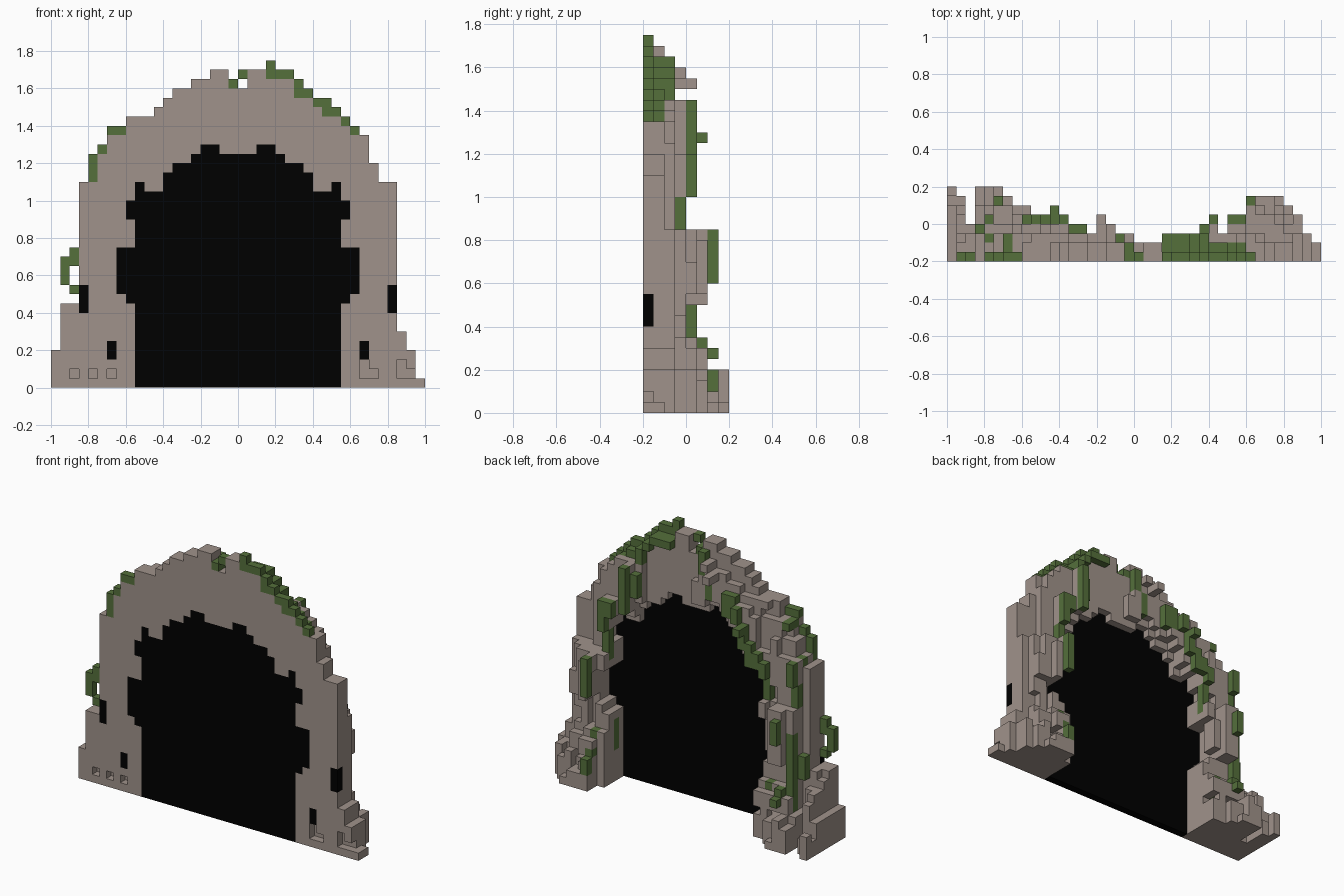
import bpy
import bmesh
import random
from mathutils import Vector

cube = bpy.data.objects.get("Cube")
if cube:
    bpy.data.objects.remove(cube, do_unlink=True)

random.seed(4)
S = 0.05                       # block size
NX = 40                        # columns across; rows go up, layers go front to back


def material(name, rgb):
    m = bpy.data.materials.new(name)
    m.use_nodes = True
    m.diffuse_color = (*rgb, 1)
    b = m.node_tree.nodes["Principled BSDF"]
    b.inputs["Base Color"].default_value = (*rgb, 1)
    b.inputs["Roughness"].default_value = 0.9
    return m


STONE = material("warm grey stone", (0.35, 0.289, 0.256))
MOSS = material("moss green", (0.09, 0.16, 0.044))
DARK = material("cave black", (0.0, 0.0, 0.0))

# Height of the stone front for every column
TOPS = [4, 9, 9, 22, 22, 25, 27, 27, 29, 29, 29, 30, 31, 32, 32, 33, 33, 34, 34, 32,
        32, 34, 34, 33, 33, 33, 32, 31, 30, 30, 29, 28, 27, 27, 24, 22, 22, 6, 4, 1]
# Deepest layer for every column
DEPTHS = [8, 7, 4, 8, 8, 8, 7, 6, 6, 5, 5, 5, 5, 4, 3, 3, 3, 3, 3, 3,
          2, 2, 3, 3, 3, 3, 3, 4, 4, 4, 5, 5, 7, 7, 7, 7, 6, 5, 3, 2]
# Deepest layer by height: (rows below, layers)
DEPTH_BY_ROW = [(4, 8), (6, 6), (7, 5), (11, 4), (17, 5), (29, 4), (33, 3), (99, 2)]
# Opening half width by height: (rows below, columns)
OPENING = [(9, 11), (10, 12), (15, 13), (18, 11), (20, 12), (21, 11), (23, 8), (24, 7), (25, 5)]


def step(table, v, default=0):
    return next((value for limit, value in table if v < limit), default)


def in_opening(i, k):
    c = i - 20 if i >= 20 else 19 - i
    return c < step(OPENING, k) or (k == 25 and c in (2, 3)) or (k == 21 and c == 10)


def box(i0, i1, j0, j1, k0, k1):
    return {(i, j, k) for i in range(i0, i1) for j in range(j0, j1) for k in range(k0, k1)}


# Dark opening: one layer thick, flush with the front
dark = {(i, 0, k) for i in range(NX) for k in range(27) if in_opening(i, k)}
for i0, k0, k1 in ((3, 8, 11), (6, 3, 5)):
    for i in (i0, NX - 1 - i0):
        dark |= box(i, i + 1, 0, 1, k0, k1)

# Stone arch: thick at the sides, thin at the crown and along the rim of the opening
rough = {}
stone = set()
for i, top in enumerate(TOPS):
    shift = random.randrange(4)
    for k in range(4, top):
        if in_opening(i, k):
            continue
        depth = min(DEPTHS[i], step(DEPTH_BY_ROW, k))
        key = (i, (k + shift) // 5)
        if key not in rough:
            rough[key] = random.choice((0, 0, 0, 1))
        depth -= rough[key]
        if k >= top - 2 and depth > 2:
            depth -= 1
        if k > 18 and in_opening(i, k - 1):
            depth = min(depth, 2)
        if i in (3, 36):
            depth = min(depth, 3)
        if 20 <= i < 27 or (i > 33 and k > 16):
            depth = min(depth, 2)
        elif i >= 27 and k > 16:
            depth = min(depth, 3)
        stone |= box(i, i + 1, 0, max(depth, 1), k, k + 1)

# Rubble at the feet: full height by the wall, lower and uneven towards the back
for i, top in enumerate(TOPS):
    if in_opening(i, 0):
        continue
    for j in range(DEPTHS[i]):
        h = 4 if j < 4 else random.choice((2, 3, 4) if j < 6 else (1, 2, 3))
        if i > 31 and j > 5:
            h = min(h, 2)
        stone |= box(i, i + 1, j, j + 1, 0, min(h, top))
stone |= box(0, 1, 0, 6, 0, 4) | box(4, 5, 5, 8, 0, 4)
stone -= box(2, 3, 4, 7, 0, 4)

# Loose ledges on the back
stone |= box(16, 17, 2, 5, 30, 31) | box(17, 18, 2, 4, 31, 32)
stone |= box(5, 7, 3, 6, 10, 17) | box(7, 8, 3, 5, 11, 15) | box(33, 34, 3, 6, 11, 16)

# Small dents at the bottom of the front
for i, k in ((2, 1), (4, 1), (6, 1), (33, 1), (33, 2), (34, 1), (37, 1), (37, 2), (38, 1)):
    stone.discard((i, 0, k))

# Moss on the right shoulder of the arch
moss = set()
for i in range(23, 33):
    t = TOPS[i]
    moss |= box(i, i + 1, 0, 1, t - (1 if i in (26, 29) else 0), t + 1)
    if i < 28:
        moss |= box(i, i + 1, 1, 3, t - 1, t)
    elif i < 32:
        moss |= box(i, i + 1, 1, 2, t - 1, t)
moss |= box(23, 24, 0, 1, 34, 35) | box(19, 20, 0, 2, 32, 33) | box(20, 21, 0, 1, 33, 34)
moss |= box(27, 28, 2, 3, 29, 31)

# Moss on the left shoulder
moss |= box(6, 8, 0, 1, 27, 28) | box(4, 5, 0, 1, 22, 25) | box(5, 6, 0, 1, 25, 26)
moss |= box(2, 3, 0, 1, 13, 15) | box(1, 2, 0, 1, 11, 14) | box(2, 3, 0, 1, 10, 11)
moss |= box(4, 6, 2, 3, 22, 23) | box(6, 7, 1, 3, 26, 27)

# Hanging moss on the back: column, layer, bottom row, top row
VINES = [(27, 3, 25, 28), (28, 4, 23, 29), (30, 4, 22, 24), (31, 4, 20, 24), (31, 3, 16, 20),
         (32, 6, 12, 17), (31, 2, 4, 8), (32, 6, 2, 4), (32, 5, 4, 5), (32, 4, 4, 7),
         (18, 2, 30, 33), (17, 2, 27, 30), (14, 3, 26, 29), (13, 3, 26, 29), (12, 4, 26, 28),
         (11, 4, 23, 26), (11, 5, 25, 26), (10, 4, 21, 24), (8, 4, 20, 22), (8, 3, 16, 20),
         (9, 4, 21, 23), (4, 4, 20, 23), (4, 3, 17, 20), (4, 4, 4, 14), (5, 6, 13, 16),
         (3, 3, 8, 11), (5, 6, 5, 6), (5, 5, 6, 7), (7, 4, 4, 7)]
for i, j, k0, k1 in VINES:
    moss |= box(i, i + 1, j, j + 1, k0, k1)
    # close the gap between the hanging moss and the wall
    for k in range(k0, k1):
        if not in_opening(i, k):
            stone |= box(i, i + 1, 1, j, k, k + 1)

stone -= moss | dark
moss -= dark
solid = stone | moss | dark

SIDES = [(Vector(n), Vector(u), Vector(n).cross(Vector(u)))
         for n, u in (((1, 0, 0), (0, 1, 0)), ((-1, 0, 0), (0, 1, 0)),
                      ((0, 1, 0), (1, 0, 0)), ((0, -1, 0), (1, 0, 0)),
                      ((0, 0, 1), (1, 0, 0)), ((0, 0, -1), (1, 0, 0)))]


def block_object(name, cells, mat):
    """Skin a set of blocks with only their exposed faces."""
    bm = bmesh.new()
    verts = {}

    def vert(p):
        key = tuple(round(c) for c in p)
        if key not in verts:
            verts[key] = bm.verts.new(((key[0] - 20) * S, (key[1] - 4) * S, key[2] * S))
        return verts[key]

    for cell in sorted(cells):
        mid = Vector(cell) + Vector((0.5, 0.5, 0.5))
        for n, u, v in SIDES:
            if tuple(int(a + b) for a, b in zip(cell, n)) in solid:
                continue
            bm.faces.new([vert(mid + (n + u * a + v * b) / 2)
                          for a, b in ((-1, -1), (1, -1), (1, 1), (-1, 1))])
    mesh = bpy.data.meshes.new(name)
    bm.to_mesh(mesh)
    bm.free()
    mesh.materials.append(mat)
    obj = bpy.data.objects.new(name, mesh)
    bpy.context.collection.objects.link(obj)


block_object("stone_arch", stone, STONE)
block_object("dark_opening", dark, DARK)
block_object("moss", moss, MOSS)
